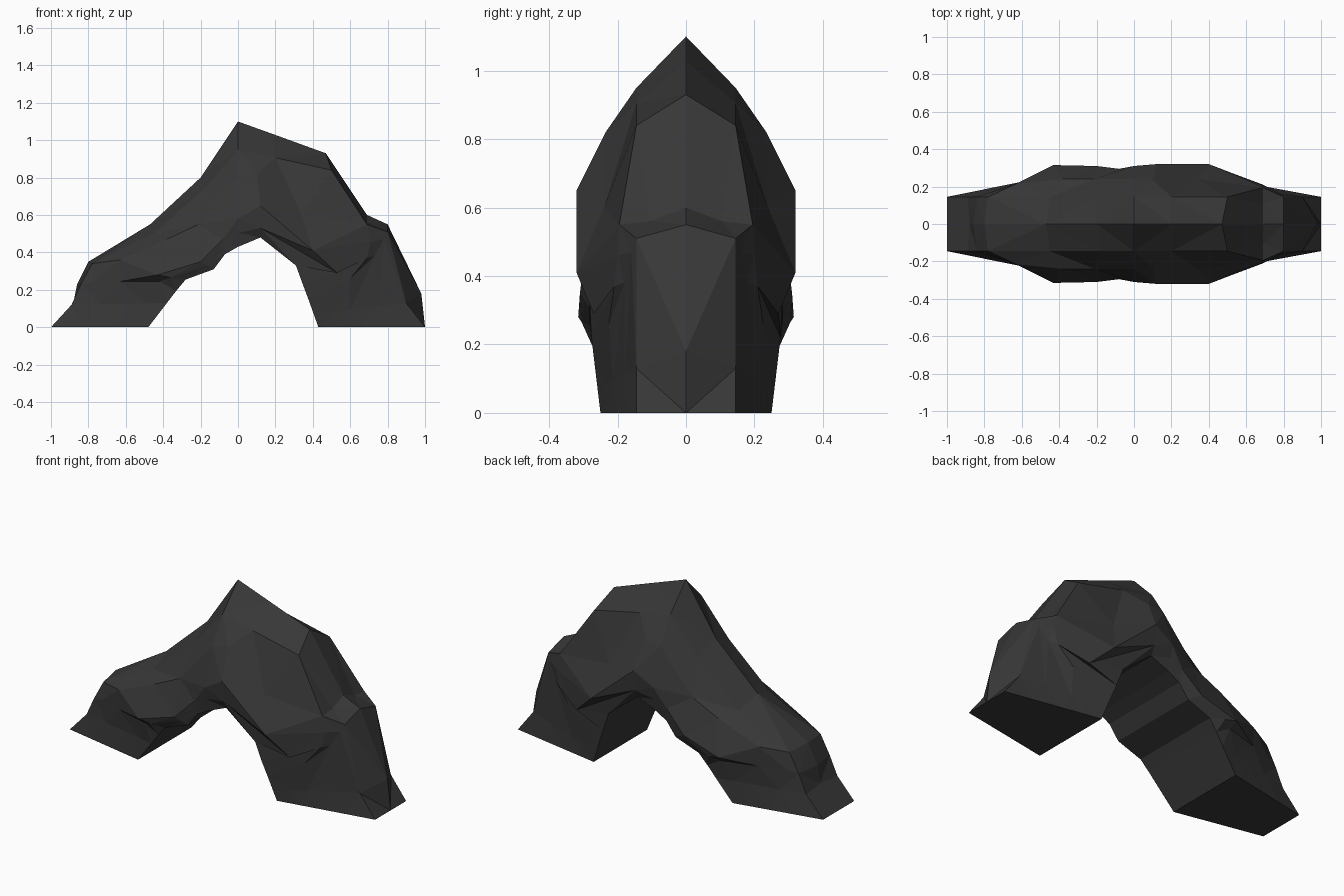
import bpy, bmesh
from mathutils import Vector

if "Cube" in bpy.data.objects:
    bpy.data.objects.remove(bpy.data.objects["Cube"])

# Rails running over the arch from the left foot to the right foot (13 stations)
ridge = [(-1, 0), (-.88, .13), (-.86, .23), (-.8, .35), (-.47, .55), (-.2, .8), (0, 1.1),
         (.2, 1.028), (.47, .93), (.69, .6), (.8, .55), (.98, .18), (1, 0)]
shoulder = [(-1, 0), (-.89, .12), (-.84, .23), (-.78, .34), (-.45, .5), (-.18, .74), (0, .95),
            (.2, .906), (.5, .84), (.69, .56), (.8, .51), (.9, .13), (1, 0)]
inner = [(-.48, 0), (-.38, .13), (-.33, .195), (-.28, .255), (-.13, .31), (-.07, .39), (0, .43),
         (.12, .48), (.31, .33), (.35, .22), (.38, .14), (.405, .07), (.43, 0)]

# Bulging flanks, keyed by station (x, y, z); feet are blended instead
upper = {2: (-.78, .165, .24), 3: (-.63, .215, .36), 4: (-.38, .24, .47), 5: (-.21, .24, .55),
         6: (0, .24, .8), 7: (.1, .235, .82), 8: (.34, .24, .6), 9: (.69, .195, .55),
         10: (.78, .16, .47)}
middle = {2: (-.63, .215, .245), 3: (-.43, .315, .28), 4: (-.2, .31, .35), 5: (-.08, .295, .47),
          6: (0, .31, .58), 7: (.12, .32, .65), 8: (.4, .32, .41), 9: (.71, .2, .46),
          10: (.73, .18, .38)}
lip = {2: (-.42, .275, .245), 3: (-.36, .305, .265), 7: (.12, .31, .53), 8: (.53, .27, .29),
       9: (.69, .21, .37), 10: (.6, .225, .26)}


def half_section(i):
    """Points from the ridge down one flank to the inner edge."""
    s = Vector((shoulder[i][0], .105 if i == 9 else .145, shoulder[i][1]))
    n = Vector((inner[i][0], .25 + .12 * min(inner[i][1], .27), inner[i][1]))
    a = Vector(upper[i]) if i in upper else s.lerp(n, .3)
    b = Vector(middle[i]) if i in middle else s.lerp(n, .6)
    c = Vector(lip[i]) if i in lip else b.lerp(n, .5)
    return [Vector((ridge[i][0], 0, ridge[i][1])), s, a, b, c, n]


# Rock arch: loft the mirrored sections
bm = bmesh.new()
rings = []
for i in range(len(ridge)):
    half = half_section(i)
    other = [Vector((p.x, -p.y, p.z)) for p in reversed(half[1:])]
    rings.append([bm.verts.new(p) for p in half + other])
for r, q in zip(rings, rings[1:]):
    for k in range(len(r)):
        m = (k + 1) % len(r)
        bm.faces.new((r[k], r[m], q[m], q[k]))
bm.faces.new(rings[0])
bm.faces.new(rings[-1])
bmesh.ops.remove_doubles(bm, verts=bm.verts, dist=.001)
bmesh.ops.recalc_face_normals(bm, faces=bm.faces)
bmesh.ops.triangulate(bm, faces=bm.faces)

mesh = bpy.data.meshes.new("rock_arch")
bm.to_mesh(mesh)
bm.free()
rock = bpy.data.materials.new("dark grey rock")
rock.diffuse_color = (.038, .038, .038, 1)
rock.use_nodes = True
rock.node_tree.nodes["Principled BSDF"].inputs["Base Color"].default_value = rock.diffuse_color
mesh.materials.append(rock)
bpy.context.collection.objects.link(bpy.data.objects.new("rock_arch", mesh))
